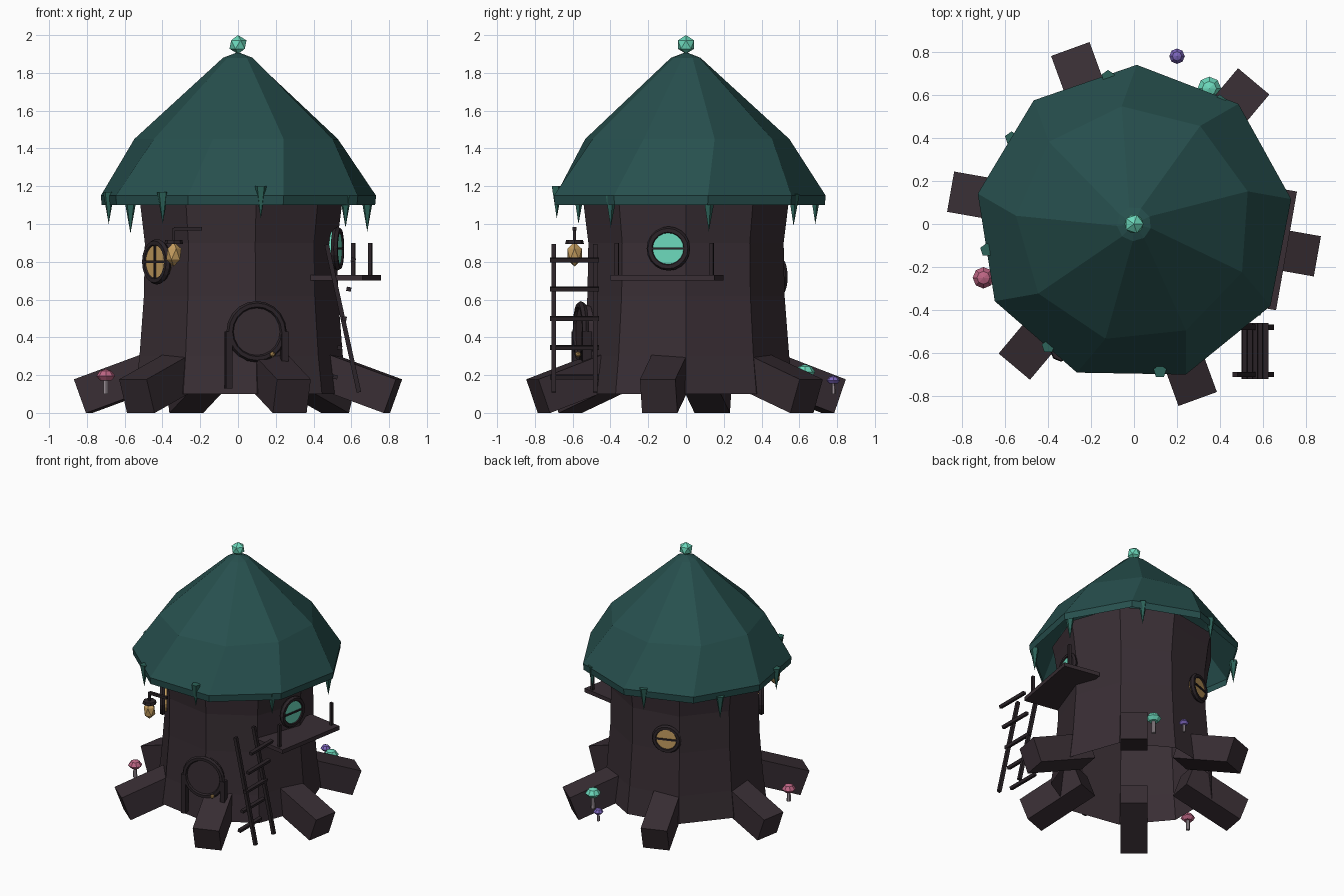
import bpy, bmesh, math
from math import radians, cos, sin
from mathutils import Vector

if "Cube" in bpy.data.objects:
    bpy.data.objects.remove(bpy.data.objects["Cube"])


def material(name, rgb):
    m = bpy.data.materials.new(name)
    m.use_nodes = True
    m.diffuse_color = (*rgb, 1)
    m.node_tree.nodes["Principled BSDF"].inputs["Base Color"].default_value = (*rgb, 1)
    return m


BARK = material("dark bark", (0.040, 0.027, 0.034))
WOOD = material("darker wood", (0.024, 0.017, 0.021))
ROOF = material("deep teal leaf", (0.020, 0.080, 0.076))
MOSS = material("moss green", (0.026, 0.125, 0.100))
GLOW = material("bright teal", (0.150, 0.690, 0.500))
AMBER = material("amber", (0.560, 0.340, 0.115))
PINK = material("pink", (0.510, 0.130, 0.230))
VIOLET = material("violet", (0.200, 0.130, 0.500))
STEM = material("pale stem", (0.330, 0.280, 0.310))


def finish(name, bm, mat, loc=(0, 0, 0), rot=(0, 0, 0)):
    me = bpy.data.meshes.new(name)
    bm.normal_update()
    bm.to_mesh(me)
    bm.free()
    me.materials.append(mat)
    ob = bpy.data.objects.new(name, me)
    ob.location = loc
    ob.rotation_euler = [radians(a) for a in rot]
    bpy.context.collection.objects.link(ob)
    return ob


def box(name, loc, size, mat, rot=(0, 0, 0)):
    bm = bmesh.new()
    bmesh.ops.create_cube(bm, size=1)
    bmesh.ops.scale(bm, vec=size, verts=bm.verts)
    return finish(name, bm, mat, loc, rot)


def cone(name, loc, r1, r2, depth, sides, mat, rot=(0, 0, 0)):
    bm = bmesh.new()
    bmesh.ops.create_cone(bm, cap_ends=True, segments=sides, radius1=r1, radius2=r2, depth=depth)
    return finish(name, bm, mat, loc, rot)


def gem(name, loc, scale, mat):
    bm = bmesh.new()
    bmesh.ops.create_icosphere(bm, subdivisions=1, radius=1)
    bmesh.ops.scale(bm, vec=scale, verts=bm.verts)
    return finish(name, bm, mat, loc)


def loft(name, rings, sides, mat, loc=(0, 0, 0), tip=None, closed=False, rot=(0, 0, 0)):
    """Rings are (radius, height, twist in degrees)."""
    bm = bmesh.new()
    loops = []
    for r, z, twist in rings:
        angles = [radians(twist) + math.tau * i / sides for i in range(sides)]
        loops.append([bm.verts.new((r * cos(a), r * sin(a), z)) for a in angles])
    for lo, hi in zip(loops, loops[1:]):
        for i in range(sides):
            j = (i + 1) % sides
            bm.faces.new((lo[i], lo[j], hi[j], hi[i]))
    if tip is not None:
        top = bm.verts.new((0, 0, tip))
        for i in range(sides):
            bm.faces.new((loops[-1][i], loops[-1][(i + 1) % sides], top))
    if closed:
        bm.faces.new(loops[0][::-1])
    return finish(name, bm, mat, loc, rot)


def ring(name, loc, major, minor, mat, rot):
    """Square-section hoop, flat in its own plane."""
    bm = bmesh.new()
    n, k = 20, 6
    v = [[bm.verts.new(((major + minor * cos(math.tau * j / k)) * cos(math.tau * i / n),
                        (major + minor * cos(math.tau * j / k)) * sin(math.tau * i / n),
                        minor * sin(math.tau * j / k))) for j in range(k)] for i in range(n)]
    for i in range(n):
        for j in range(k):
            i2, j2 = (i + 1) % n, (j + 1) % k
            bm.faces.new((v[i][j], v[i2][j], v[i2][j2], v[i][j2]))
    return finish(name, bm, mat, loc, rot)


def polar(az, r, z, side=0):
    a = radians(az)
    return Vector((r * cos(a) - side * sin(a), r * sin(a) + side * cos(a), z))


# Hollow trunk, flared at both ends
loft("trunk", [(0.58, 0.1, 0), (0.555, 0.3, 0), (0.53, 0.62, 0), (0.525, 0.9, 0),
               (0.55, 1.1, 0), (0.57, 1.2, 0)], 9, BARK)

# Twisted leaf roof with a glowing finial
loft("roof", [(0.735, 1.1, 9), (0.74, 1.15, 9), (0.55, 1.45, 16), (0.08, 1.88, 26)],
     9, ROOF, tip=1.91)
gem("roof_finial", (0, 0, 1.95), (0.05, 0.05, 0.05), GLOW)

# Six splayed roots
for i in range(6):
    az = -10 + 60 * i
    box(f"root_{i}", polar(az, 0.617, 0.167), (0.46, 0.19, 0.19), BARK, (0, 20, az))

# Moss drips hanging from the eaves
for i, low in enumerate((0.96, 0.99, 1.0, 0.95, 1.0, 1.0, 1.03, 0.98)):
    high = low + 0.17
    cone(f"moss_drip_{i}", polar(10 + 45 * i, 0.695, (low + high) / 2), 0.0, 0.032,
         high - low, 5, MOSS)


# Round windows with hoop frames and cross bars
def window(name, az, r, z, radius, glass, upright=True):
    turn = (0, 90, az)
    cone(name + "_glass", polar(az, r, z), radius, radius, 0.04, 20, glass, turn)
    ring(name + "_frame", polar(az, r + 0.01, z), radius + 0.005, 0.02, WOOD, turn)
    box(name + "_bar", polar(az, r + 0.022, z), (0.012, radius * 2, 0.012), WOOD, (0, 0, az))
    if upright:
        box(name + "_mullion", polar(az, r + 0.022, z), (0.012, 0.012, radius * 2), WOOD, (0, 0, az))


window("balcony_window", -10, 0.525, 0.87, 0.092, GLOW, False)
window("side_window", 215, 0.515, 0.80, 0.096, AMBER)
window("back_window", 110, 0.51, 0.72, 0.082, AMBER, False)

# Round door with hoop, posts and knob
DOOR = -80
cone("door", polar(DOOR, 0.545, 0.43), 0.14, 0.14, 0.05, 20, BARK, (0, 90, DOOR))
ring("door_frame", polar(DOOR, 0.565, 0.43), 0.142, 0.02, WOOD, (0, 90, DOOR))
for side in (-1, 1):
    box(f"door_post_{side}", polar(DOOR, 0.56, 0.28, side * 0.15), (0.05, 0.035, 0.3),
        WOOD, (0, 0, DOOR))
gem("door_knob", polar(DOOR, 0.595, 0.31, 0.08), (0.016,) * 3, AMBER)

# Lantern on a bracket
LX, LY = -0.34, -0.59
gem("lantern", (LX, LY, 0.84), (0.045, 0.045, 0.065), AMBER)
cone("lantern_cap", (LX, LY, 0.905), 0.05, 0.045, 0.02, 8, WOOD)
box("lantern_hanger", (LX, LY, 0.94), (0.015, 0.015, 0.08), WOOD)
box("lantern_bracket", (LX + 0.075, LY, 0.975), (0.15, 0.02, 0.02), WOOD)

# Balcony deck and its two corner posts
DECK = -10
box("balcony_deck", polar(DECK, 0.58, 0.715), (0.28, 0.56, 0.03), BARK, (0, 0, DECK))
for side in (-1, 1):
    box(f"balcony_post_{side}", polar(DECK, 0.665, 0.815, side * 0.255), (0.02, 0.02, 0.17),
        WOOD, (0, 0, DECK))

# Leaning ladder
for y in (-0.70, -0.48):
    box("ladder_rail", (0.555, y, 0.5), (0.024, 0.024, 0.8), WOOD, (0, -12.3, 0))
for i in range(5):
    z = 0.19 + 0.155 * i
    box(f"ladder_rung_{i}", (0.485 + 0.155 * z, -0.59, z), (0.025, 0.26, 0.022), WOOD, (0, 12, 0))


# Mushrooms
def mushroom(name, x, y, base, gill, r, mat):
    cone(name + "_stem", (x, y, (base + gill) / 2 + 0.005), r * 0.3, r * 0.25,
         gill - base + 0.01, 6, STEM)
    loft(name + "_cap", [(r * 0.6, -r * 0.15, 0), (r, r * 0.3, 0), (r * 0.6, r * 0.85, 0)], 8,
         mat, (x, y, gill), tip=r * 1.05, closed=True)


mushroom("pink_mushroom", -0.70, -0.25, 0.1, 0.18, 0.05, PINK)
mushroom("teal_mushroom", 0.35, 0.63, 0.1, 0.2, 0.055, GLOW)
mushroom("violet_mushroom", 0.20, 0.78, 0.1, 0.16, 0.036, VIOLET)
